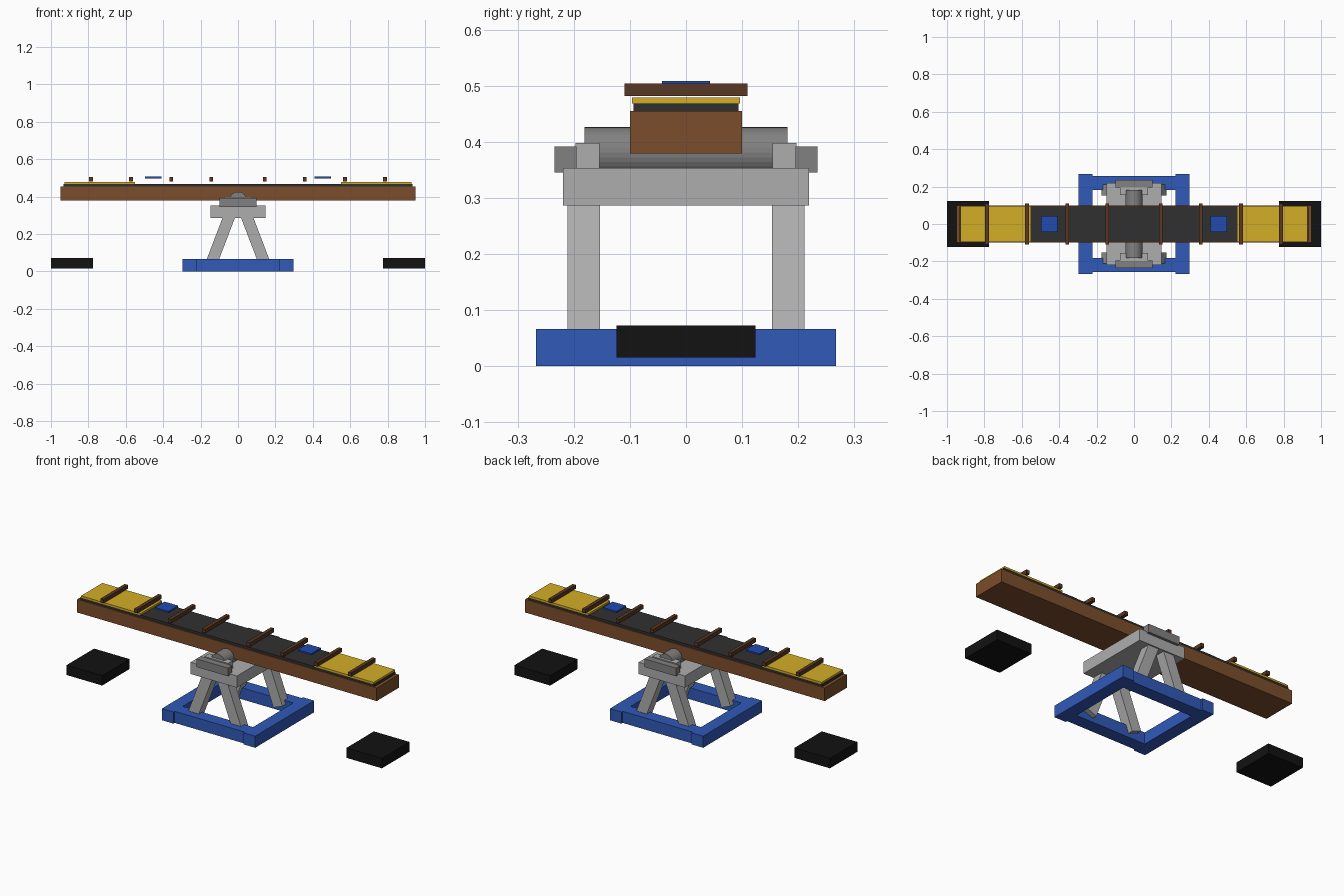
import bpy
import math
from mathutils import Matrix, Vector

if "Cube" in bpy.data.objects:
    bpy.data.objects.remove(bpy.data.objects["Cube"])


def material(name, rgb):
    m = bpy.data.materials.new(name)
    m.diffuse_color = (*rgb, 1)
    m.use_nodes = True
    m.node_tree.nodes["Principled BSDF"].inputs["Base Color"].default_value = m.diffuse_color
    return m


WOOD = material("wood", (0.20, 0.075, 0.025))
DARK_WOOD = material("dark_wood", (0.10, 0.04, 0.017))
RUBBER = material("rubber", (0.006, 0.006, 0.006))
MAT = material("grip_mat", (0.03, 0.03, 0.03))
YELLOW = material("yellow", (0.65, 0.42, 0.02))
BLUE = material("blue", (0.03, 0.10, 0.48))
PAD_BLUE = material("pad_blue", (0.015, 0.07, 0.42))
STEEL = material("steel", (0.42, 0.42, 0.42))
DARK_STEEL = material("dark_steel", (0.22, 0.22, 0.22))


def box(name, x, y, z, mat):
    """Box from (min, max) ranges on each axis."""
    lo, hi = Vector((x[0], y[0], z[0])), Vector((x[1], y[1], z[1]))
    bpy.ops.mesh.primitive_cube_add(size=1)
    ob = bpy.context.object
    ob.name = name
    size = hi - lo
    ob.data.transform(Matrix.Translation((lo + hi) / 2) @ Matrix.Diagonal((*size, 1)))
    ob.data.materials.append(mat)
    return ob


def span(a, b, s):
    """Range a..b mirrored to side s."""
    return tuple(sorted((a * s, b * s)))


# Plank and grip mat
box("plank", (-0.95, 0.95), (-0.1, 0.1), (0.379, 0.4545), WOOD)
box("grip_mat", (-0.932, 0.932), (-0.094, 0.094), (0.4545, 0.468), MAT)

for s, side in ((-1, "left"), (1, "right")):
    # Yellow end panels, blue pads, landing bumpers
    box(f"{side}_end_panel", span(0.55, 0.928, s), (-0.0965, 0.0965), (0.468, 0.479), YELLOW)
    box(f"{side}_pad", span(0.41, 0.496, s), (-0.043, 0.043), (0.498, 0.508), PAD_BLUE)
    box(f"{side}_bumper", span(0.775, 1.0, s), (-0.124, 0.124), (0.016, 0.073), RUBBER)

    # Foot grips across the plank
    for i in range(4):
        x = 0.1425 + 0.2145 * i
        box(f"{side}_slat_{i + 1}", span(x - 0.01, x + 0.01, s), (-0.11, 0.11), (0.4815, 0.5035), DARK_WOOD)

    # Base frame side rails
    box(f"{side}_base_rail", span(0.223, 0.296, s), (-0.267, 0.267), (0, 0.0665), BLUE)

for t, end in ((-1, "front"), (1, "back")):
    # Base frame cross rails
    box(f"{end}_base_rail", (-0.223, 0.223), span(0.182, 0.256, t), (0, 0.0665), BLUE)

    # Bearing blocks and their outer caps
    box(f"{end}_bearing_block", (-0.075, 0.075), span(0.154, 0.197, t), (0.3536, 0.398), STEEL)
    box(f"{end}_bearing_cap", (-0.1, 0.1), span(0.195, 0.234, t), (0.345, 0.392), DARK_STEEL)

    # Splayed legs
    for s, side in ((-1, "left"), (1, "right")):
        bottom = Vector((0.146 * s, 0.1825 * t, 0.034))
        top = Vector((0.0425 * s, 0.1825 * t, 0.305))
        leg = box(f"{end}_{side}_leg", (-0.031, 0.031), (-0.029, 0.029),
                  (0, (top - bottom).length), STEEL)
        angle = math.atan2(top.x - bottom.x, top.z - bottom.z)
        leg.data.transform(Matrix.Translation(bottom) @ Matrix.Rotation(angle, 4, 'Y'))

# Stand top plate
box("stand_plate", (-0.147, 0.147), (-0.219, 0.219), (0.2866, 0.3536), STEEL)

# Pivot axle
bpy.ops.mesh.primitive_cylinder_add(vertices=32, radius=0.045, depth=0.362,
                                    location=(0, 0, 0.381), rotation=(math.pi / 2, 0, 0))
axle = bpy.context.object
axle.name = "pivot_axle"
axle.data.materials.append(DARK_STEEL)
